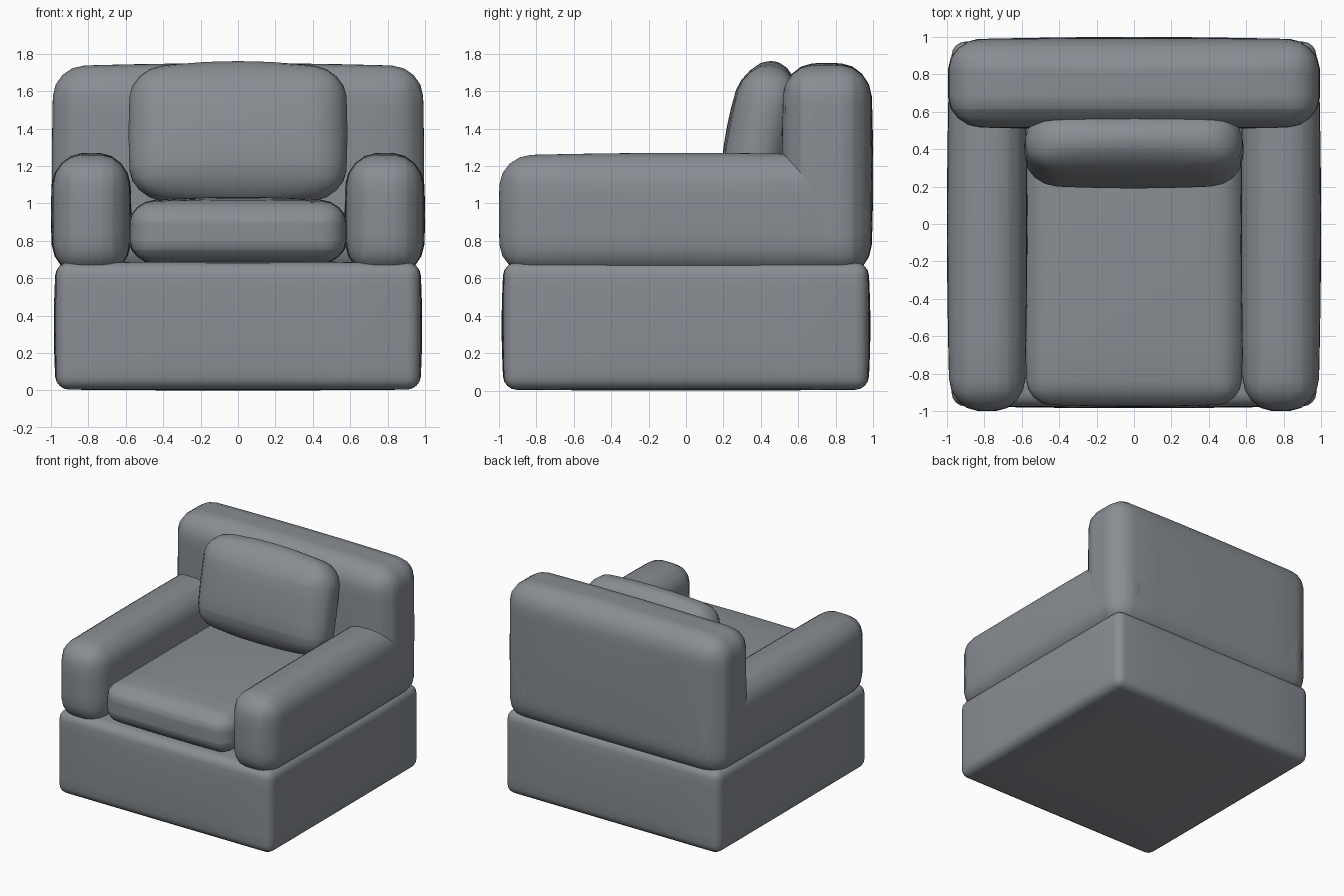
import bpy, bmesh, math
from mathutils import Vector

cube = bpy.data.objects.get("Cube")
if cube:
    bpy.data.objects.remove(cube, do_unlink=True)

fabric = bpy.data.materials.new("grey fabric")
fabric.use_nodes = True
colour = (0.25, 0.27, 0.295, 1)
fabric.diffuse_color = colour
bsdf = fabric.node_tree.nodes["Principled BSDF"]
bsdf.inputs["Base Color"].default_value = colour
bsdf.inputs["Roughness"].default_value = 0.8


def padded_box(name, low, high, radius, puff, tilt=0, segments=4):
    """Rounded box whose faces swell by puff (per axis) towards their middles."""
    low, high = Vector(low), Vector(high)
    half = (high - low) / 2
    bm = bmesh.new()
    bmesh.ops.create_cube(bm, size=2)
    bmesh.ops.scale(bm, vec=half, verts=bm.verts)
    bmesh.ops.bevel(bm, geom=bm.edges[:], offset=radius, segments=segments,
                    profile=0.5, affect='EDGES')
    # Cross cuts give the swelling something to bend
    for axis in range(3):
        normal = Vector((0, 0, 0))
        normal[axis] = 1
        for f in (-0.6, -0.3, 0, 0.3, 0.6):
            bmesh.ops.bisect_plane(bm, geom=bm.verts[:] + bm.edges[:] + bm.faces[:],
                                   plane_co=normal * half[axis] * f, plane_no=normal)
    for v in bm.verts:
        u = [v.co[i] / half[i] for i in range(3)]
        for i in range(3):
            a, b = u[i - 1], u[i - 2]
            v.co[i] -= puff[i] * u[i] * (1 - (1 - a * a) * (1 - b * b))
    mesh = bpy.data.meshes.new(name)
    bm.to_mesh(mesh)
    bm.free()
    mesh.materials.append(fabric)
    obj = bpy.data.objects.new(name, mesh)
    obj.location = (low + high) / 2
    obj.rotation_euler.x = math.radians(tilt)
    bpy.context.collection.objects.link(obj)
    bpy.context.view_layer.objects.active = obj
    obj.select_set(True)
    bpy.ops.object.shade_smooth_by_angle(angle=math.radians(40))
    obj.select_set(False)
    return obj


# Plinth
padded_box("base", (-0.985, -0.985, 0), (0.985, 0.985, 0.69), 0.07, (0.012, 0.012, 0.005))

# Armrests
for side, name in ((-1, "right_arm"), (1, "left_arm")):
    xs = sorted((side * 0.57, side * 1.0))
    padded_box(name, (xs[0], -1, 0.61), (xs[1], 0.99, 1.27), 0.16, (0.015, 0.015, 0.015))

# Backrest
padded_box("backrest", (-0.995, 0.505, 0.6), (0.995, 1.0, 1.75), 0.165, (0.01, 0.015, 0.018))

# Loose cushions
padded_box("seat_cushion", (-0.585, -0.975, 0.66), (0.585, 0.6, 1.035), 0.13,
           (0.012, 0.012, 0.025))
padded_box("back_cushion", (-0.585, 0.215, 0.985), (0.585, 0.585, 1.765), 0.16,
           (0.015, 0.03, 0.05), tilt=-11)
